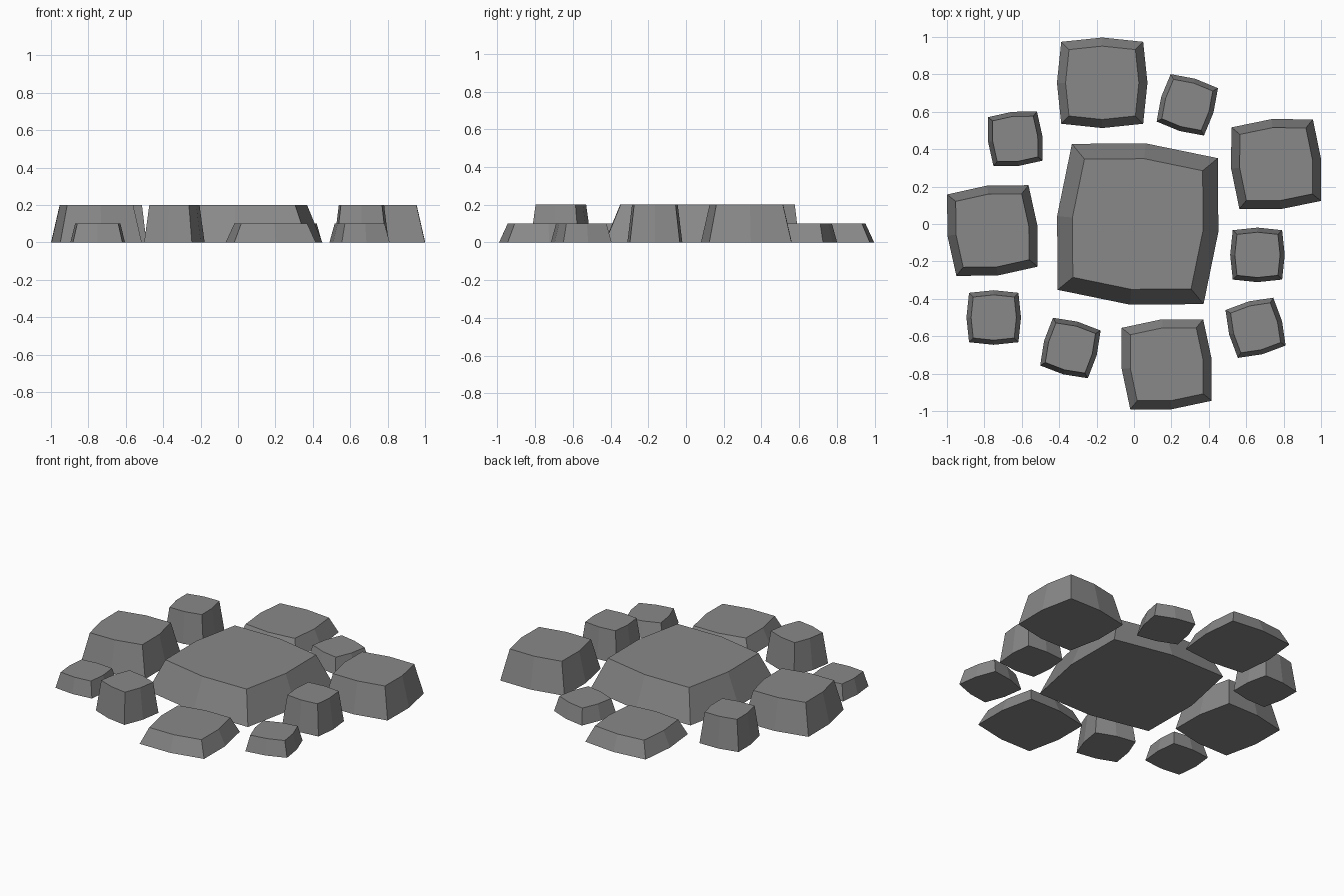
import bpy, bmesh
from math import radians
from mathutils import Matrix

if "Cube" in bpy.data.objects:
    bpy.data.objects.remove(bpy.data.objects["Cube"])

stone_grey = bpy.data.materials.new("stone_grey")
stone_grey.diffuse_color = (0.25, 0.25, 0.25, 1)
stone_grey.use_nodes = True
stone_grey.node_tree.nodes["Principled BSDF"].inputs["Base Color"].default_value = stone_grey.diffuse_color

# Square with slightly bulging sides, counter-clockwise
B = 1.105
OUTLINE = [(-1, -1), (0, -B), (1, -1), (B, 0), (1, 1), (0, B), (-1, 1), (-B, 0)]


def stone(name, x, y, half, angle, height, taper):
    """Flat-topped paving stone that narrows towards the top."""
    bm = bmesh.new()
    rot = Matrix.Rotation(radians(angle), 4, 'Z')
    low = [bm.verts.new((u * half, v * half, 0)) for u, v in OUTLINE]
    top = [bm.verts.new((u * half * taper, v * half * taper, height)) for u, v in OUTLINE]
    bm.faces.new(low[::-1])
    bm.faces.new(top)
    n = len(OUTLINE)
    for i in range(n):
        j = (i + 1) % n
        bm.faces.new((low[i], low[j], top[j], top[i]))
    bm.transform(Matrix.Translation((x, y, 0)) @ rot)
    mesh = bpy.data.meshes.new(name)
    bm.to_mesh(mesh)
    bm.free()
    mesh.materials.append(stone_grey)
    bpy.context.collection.objects.link(bpy.data.objects.new(name, mesh))


# Large middle slab
stone("centre_stone", 0.02, 0.0, 0.392, -5.6, 0.2, 0.81)

# Medium stones: name, x, y, turn, height
for name, x, y, turn, h in [
    ("back_stone", -0.17, 0.755, 0, 0.1),
    ("right_stone", 0.76, 0.32, 5.6, 0.2),
    ("front_stone", 0.175, -0.75, 6, 0.1),
    ("left_stone", -0.757, -0.035, 6.5, 0.2),
]:
    stone(name, x, y, 0.219, turn, h, 0.81)

# Small stones filling the ring
for name, x, y, turn, h in [
    ("small_stone_back_right", 0.285, 0.637, -16.5, 0.1),
    ("small_stone_right", 0.66, -0.165, 0, 0.2),
    ("small_stone_front_right", 0.65, -0.555, 14.5, 0.1),
    ("small_stone_front_left", -0.34, -0.663, -15, 0.2),
    ("small_stone_left", -0.75, -0.5, 0, 0.1),
    ("small_stone_back_left", -0.635, 0.455, 6.5, 0.2),
]:
    stone(name, x, y, 0.132, turn, h, 0.83)
